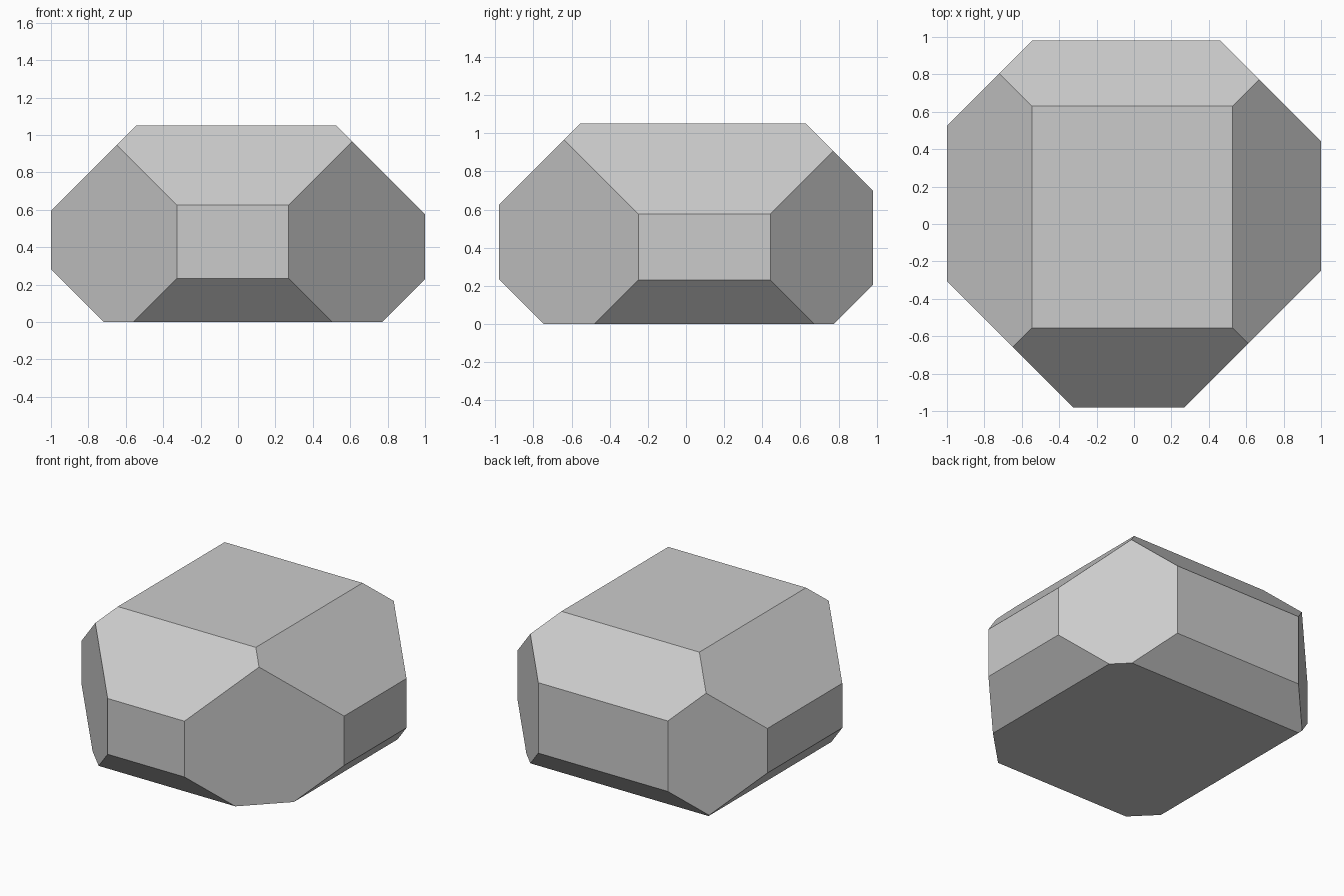
import bpy, bmesh
from mathutils import Vector

if "Cube" in bpy.data.objects:
    bpy.data.objects.remove(bpy.data.objects["Cube"])

W, D, H = 2.0, 1.96, 1.05

# Starting block standing on z = 0
bm = bmesh.new()
bmesh.ops.create_cube(bm, size=1)
for v in bm.verts:
    v.co = Vector((v.co.x * W, v.co.y * D, (v.co.z + 0.5) * H))


def chamfer(normal, offset):
    """Slice off everything where normal . p > offset, and cap the cut."""
    n = Vector(normal)
    cut = bmesh.ops.bisect_plane(
        bm, geom=bm.verts[:] + bm.edges[:] + bm.faces[:], dist=1e-5,
        plane_co=n * offset / n.length_squared, plane_no=n, clear_outer=True)
    edges = [e for e in cut["geom_cut"] if isinstance(e, bmesh.types.BMEdge)]
    bmesh.ops.edgenet_fill(bm, edges=edges)


# 45 degree cuts along all twelve edges: direction, distance
CUTS = [
    ((1, 0, 1), 1.577), ((-1, 0, 1), 1.595), ((1, 0, -1), 0.77), ((-1, 0, -1), 0.718),
    ((0, 1, 1), 1.68), ((0, -1, 1), 1.605), ((0, 1, -1), 0.775), ((0, -1, -1), 0.747),
    ((1, 1, 0), 1.442), ((-1, 1, 0), 1.525), ((1, -1, 0), 1.25), ((-1, -1, 0), 1.307),
]
for normal, offset in CUTS:
    chamfer(normal, offset)

bmesh.ops.recalc_face_normals(bm, faces=bm.faces[:])
mesh = bpy.data.meshes.new("faceted_block")
bm.to_mesh(mesh)
bm.free()
bpy.context.collection.objects.link(bpy.data.objects.new("faceted_block", mesh))
